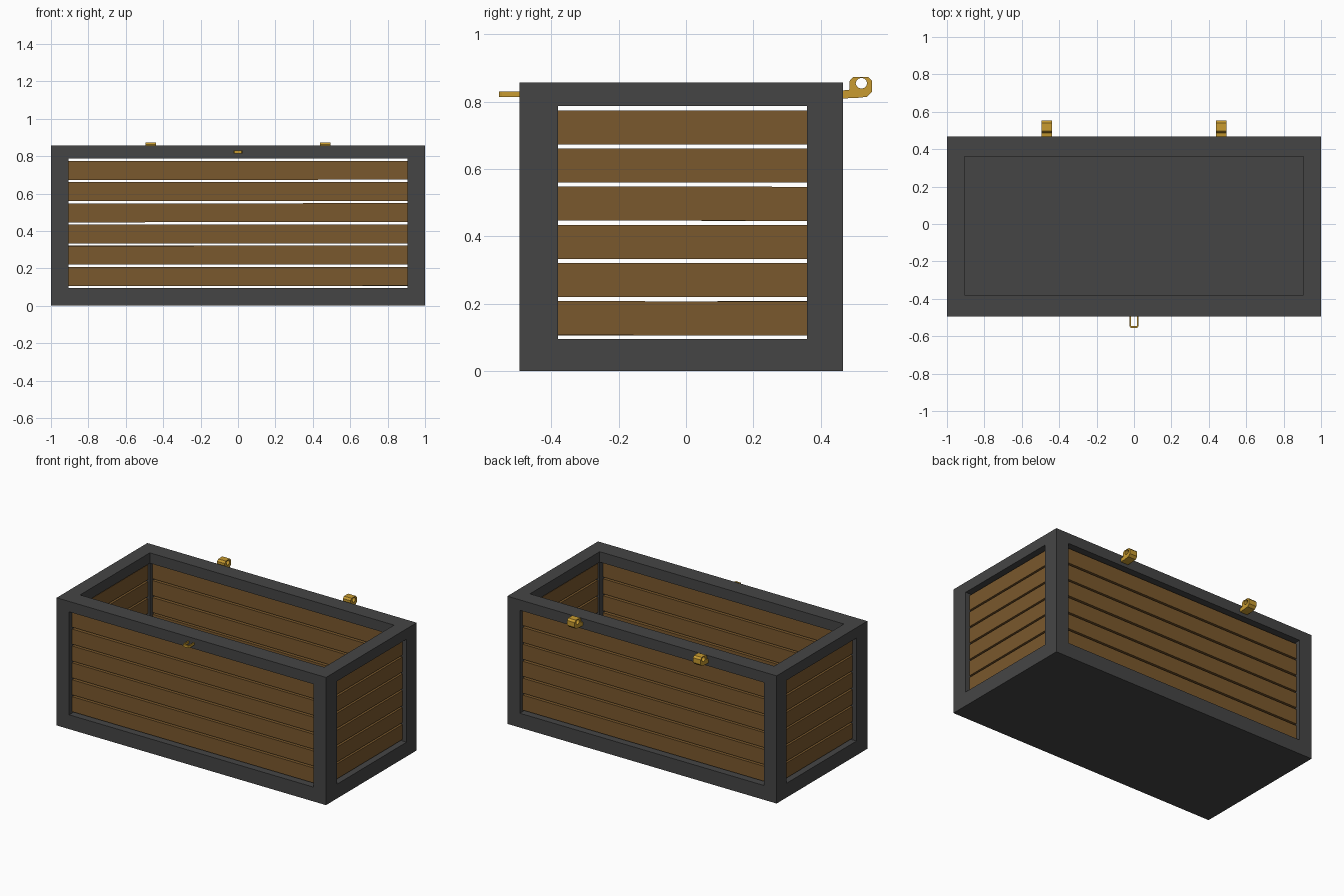
import bpy, bmesh, math, random
from itertools import product
from mathutils import Matrix, Vector

if "Cube" in bpy.data.objects:
    bpy.data.objects.remove(bpy.data.objects["Cube"])

random.seed(4)
XS = (-1.0, -0.907, 0.907, 1.0)
YS = (-0.495, -0.38, 0.36, 0.467)
ZS = (0.0, 0.096, 0.787, 0.857)


def material(name, rgb):
    m = bpy.data.materials.new(name)
    m.diffuse_color = (*rgb, 1)
    m.use_nodes = True
    m.node_tree.nodes["Principled BSDF"].inputs["Base Color"].default_value = m.diffuse_color
    return m


IRON = material("dark_iron", (0.06, 0.06, 0.06))
WOOD = material("wood", (0.195, 0.098, 0.026))
BRASS = material("brass", (0.58, 0.33, 0.03))


def finish(name, bm, mat):
    bmesh.ops.recalc_face_normals(bm, faces=bm.faces)
    me = bpy.data.meshes.new(name)
    bm.to_mesh(me)
    bm.free()
    me.materials.append(mat)
    ob = bpy.data.objects.new(name, me)
    bpy.context.collection.objects.link(ob)
    return ob


# Frame: 3x3x3 grid of cells; keep the floor layer and every edge beam
def solid(c):
    if any(i not in (0, 1, 2) for i in c):
        return False
    return c[2] == 0 or sum(i != 1 for i in c) >= 2


bm = bmesh.new()
for c in product(range(3), repeat=3):
    if not solid(c):
        continue
    for axis, side in product(range(3), (0, 1)):
        n = list(c)
        n[axis] += 2 * side - 1
        if solid(n):
            continue
        u, v = [a for a in range(3) if a != axis]
        quad = []
        for du, dv in ((0, 0), (1, 0), (1, 1), (0, 1)):
            k = list(c)
            k[axis] += side
            k[u] += du
            k[v] += dv
            quad.append(bm.verts.new((XS[k[0]], YS[k[1]], ZS[k[2]])))
        bm.faces.new(quad)
bmesh.ops.remove_doubles(bm, verts=bm.verts, dist=1e-5)
finish("frame", bm, IRON)


# Plank walls: six slightly uneven boards per side, sunk into the frame
def plank_wall(name, centre, length, angle):
    bm = bmesh.new()
    for i in range(6):
        z = 0.157 + i * 0.1134
        m = (Matrix.Translation((centre[0], centre[1], z))
             @ Matrix.Rotation(angle, 4, 'Z')
             @ Matrix.Rotation(random.uniform(-0.001, 0.001), 4, 'Y')
             @ Matrix.Diagonal((length, 0.05, 0.101, 1)))
        bmesh.ops.create_cube(bm, size=1, matrix=m)
    finish(name, bm, WOOD)


INSET = 0.055
YMID = (YS[1] + YS[2]) / 2
plank_wall("front_planks", (0, YS[0] + INSET), 1.84, 0)
plank_wall("back_planks", (0, YS[3] - INSET), 1.84, 0)
for name, s in (("left_planks", -1), ("right_planks", 1)):
    plank_wall(name, (s * (1 - INSET), YMID), 0.77, math.pi / 2)


# Prism with a hole: fill outline and hole loops, then extrude
def holed_prism(name, outer, hole, depth):
    bm = bmesh.new()
    edges = []
    for loop in (outer, hole):
        vs = [bm.verts.new(p) for p in loop]
        edges += [bm.edges.new((vs[i - 1], vs[i])) for i in range(len(vs))]
    bmesh.ops.triangle_fill(bm, edges=edges, use_beauty=True)
    ext = bmesh.ops.extrude_face_region(bm, geom=bm.faces[:])
    bmesh.ops.translate(bm, vec=Vector(depth), verts=[
        g for g in ext["geom"] if isinstance(g, bmesh.types.BMVert)])
    return finish(name, bm, BRASS)


# Hinge knuckles on the back rim
PROFILE = [(0.46, 0.81), (0.505, 0.811), (0.538, 0.815), (0.553, 0.83),
           (0.553, 0.862), (0.541, 0.874), (0.497, 0.874), (0.486, 0.862),
           (0.486, 0.836), (0.46, 0.833)]
for name, x in (("left_hinge", -0.467), ("right_hinge", 0.467)):
    hole = [(x - 0.028, 0.521 + 0.017 * math.cos(a * math.pi / 6),
             0.855 + 0.016 * math.sin(a * math.pi / 6)) for a in range(12)]
    holed_prism(name, [(x - 0.028, y, z) for y, z in PROFILE], hole, (0.056, 0, 0))

# Latch loop on the front rim
outer = [(-0.024, -0.48), (-0.024, -0.546), (-0.018, -0.555),
         (0.018, -0.555), (0.024, -0.546), (0.024, -0.48)]
hole = [(-0.016, -0.49), (-0.016, -0.545), (0.016, -0.545), (0.016, -0.49)]
holed_prism("latch_loop", [(x, y, 0.814) for x, y in outer],
            [(x, y, 0.814) for x, y in hole], (0, 0, 0.016))
